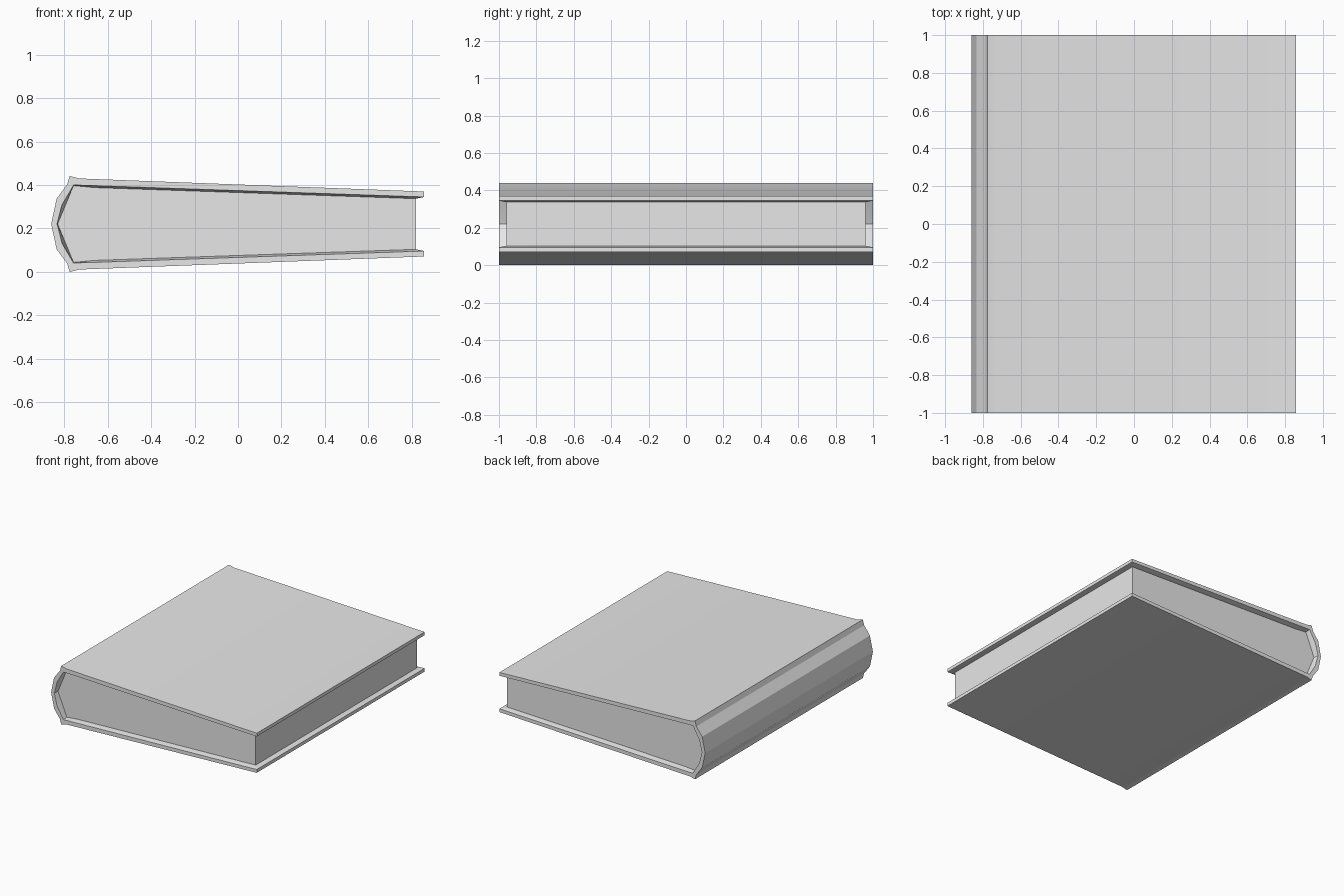
import bpy, bmesh

if "Cube" in bpy.data.objects:
    bpy.data.objects.remove(bpy.data.objects["Cube"])

MID = 0.2205          # mirror height of the book
HALF, PAGE = 1.0, 0.96  # half lengths of cover and page block


def mirrored(pts):
    """Upper half profile (fore edge to spine middle) -> full open C profile."""
    return pts + [(x, 2 * MID - z) for x, z in reversed(pts[:-1])]


# upper half profiles, x and z
outer = mirrored([(0.857, 0.37), (-0.73, 0.43), (-0.775, 0.441),
                  (-0.787, 0.402), (-0.835, 0.337), (-0.86, MID)])
rim = mirrored([(0.857, 0.345), (-0.66, 0.397), (-0.757, 0.40),
                (-0.81, 0.31), (-0.833, MID)])
liner = mirrored([(0.82, 0.337), (-0.66, 0.388), (-0.757, 0.397),
                  (-0.793, 0.31), (-0.83, MID)])

grey = bpy.data.materials.new("light_grey")
grey.diffuse_color = (0.8, 0.8, 0.8, 1)
grey.use_nodes = True
grey.node_tree.nodes["Principled BSDF"].inputs["Base Color"].default_value = grey.diffuse_color


def finish(bm, name):
    bmesh.ops.recalc_face_normals(bm, faces=bm.faces)
    me = bpy.data.meshes.new(name)
    bm.to_mesh(me)
    bm.free()
    me.materials.append(grey)
    ob = bpy.data.objects.new(name, me)
    bpy.context.collection.objects.link(ob)
    return ob


def row(bm, pts, y):
    return [bm.verts.new((x, y, z)) for x, z in pts]


def strip(bm, a, b):
    for i in range(len(a) - 1):
        bm.faces.new((a[i], a[i + 1], b[i + 1], b[i]))


# cover: wrapped boards and rounded spine, lips sloping in to the pages
bm = bmesh.new()
o0, o1 = row(bm, outer, -HALF), row(bm, outer, HALF)
r0, r1 = row(bm, rim, -HALF), row(bm, rim, HALF)
l0, l1 = row(bm, liner, -PAGE), row(bm, liner, PAGE)
strip(bm, o0, o1)                       # outside
strip(bm, r0, l0)                       # front lip
strip(bm, r1, l1)                       # back lip
strip(bm, l0, l1)                       # lining behind the pages
for o, r in ((o0, r0), (o1, r1)):       # end edges of the boards
    bm.faces.new(o + r[::-1])
for k in (0, -1):                       # fore edges of both boards
    bm.faces.new((o0[k], o1[k], r1[k], r0[k]))
    bm.faces.new((r0[k], r1[k], l1[k], l0[k]))
cover = finish(bm, "cover")

# soften only the shallow hinge crease
bpy.context.view_layer.objects.active = cover
cover.select_set(True)
bpy.ops.object.shade_smooth_by_angle(angle=0.3)
cover.select_set(False)

# page block filling the cover
bm = bmesh.new()
p0, p1 = row(bm, liner, -PAGE), row(bm, liner, PAGE)
strip(bm, p0 + p0[:1], p1 + p1[:1])
bm.faces.new(p0)
bm.faces.new(p1)
finish(bm, "page_block")
